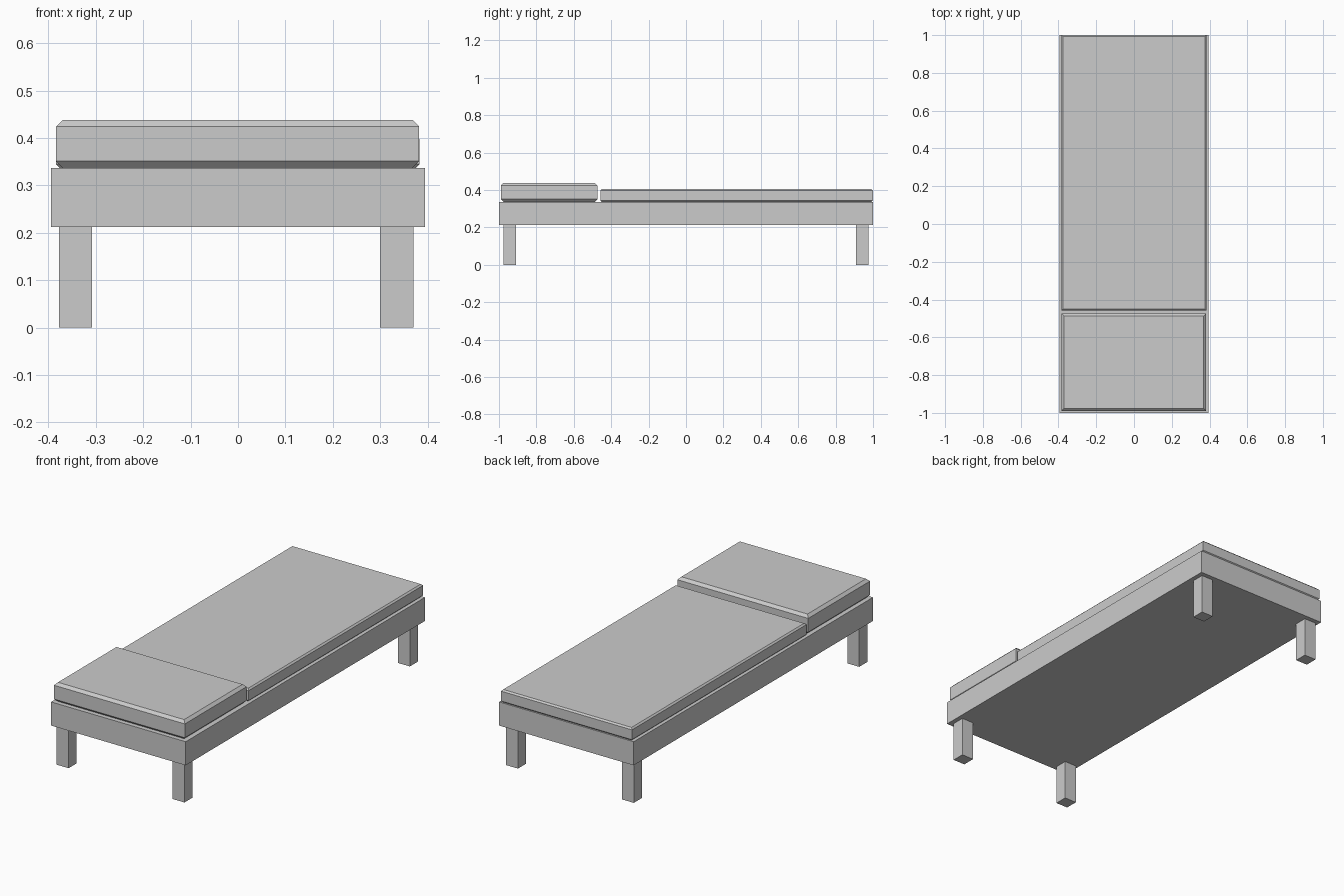
import bpy, bmesh

if "Cube" in bpy.data.objects:
    bpy.data.objects.remove(bpy.data.objects["Cube"])


def box(name, lo, hi, chamfer=0.0):
    """Box between two corners; chamfer cuts only the top and bottom rims."""
    bm = bmesh.new()
    bmesh.ops.create_cube(bm, size=1)
    for v in bm.verts:
        v.co = [lo[i] + (v.co[i] + 0.5) * (hi[i] - lo[i]) for i in range(3)]
    if chamfer:
        # Inset and raise each cap: shrink caps, keep the full-size wall between
        for f in [f for f in bm.faces if abs(f.normal.z) > 0.9]:
            s = 1 if f.normal.z > 0 else -1
            bmesh.ops.translate(bm, verts=f.verts, vec=(0, 0, -s * chamfer))
            bmesh.ops.inset_region(bm, faces=[f], thickness=chamfer, use_even_offset=True)
            bmesh.ops.translate(bm, verts=f.verts, vec=(0, 0, s * chamfer))
    me = bpy.data.meshes.new(name)
    bm.to_mesh(me)
    bm.free()
    ob = bpy.data.objects.new(name, me)
    bpy.context.collection.objects.link(ob)
    return ob


# Base frame
box("frame", (-0.394, -1.0, 0.212), (0.394, 1.0, 0.337))

# Cushions
box("mattress", (-0.384, -0.458, 0.337), (0.383, 1.0, 0.405), 0.008)
box("head_cushion", (-0.384, -0.99, 0.337), (0.382, -0.473, 0.438), 0.014)

# Legs
for side, x in (("left", -0.343), ("right", 0.335)):
    for end, y in (("front", -0.942), ("back", 0.942)):
        box(f"{end}_{side}_leg", (x - 0.035, y - 0.034, 0), (x + 0.035, y + 0.034, 0.212))
